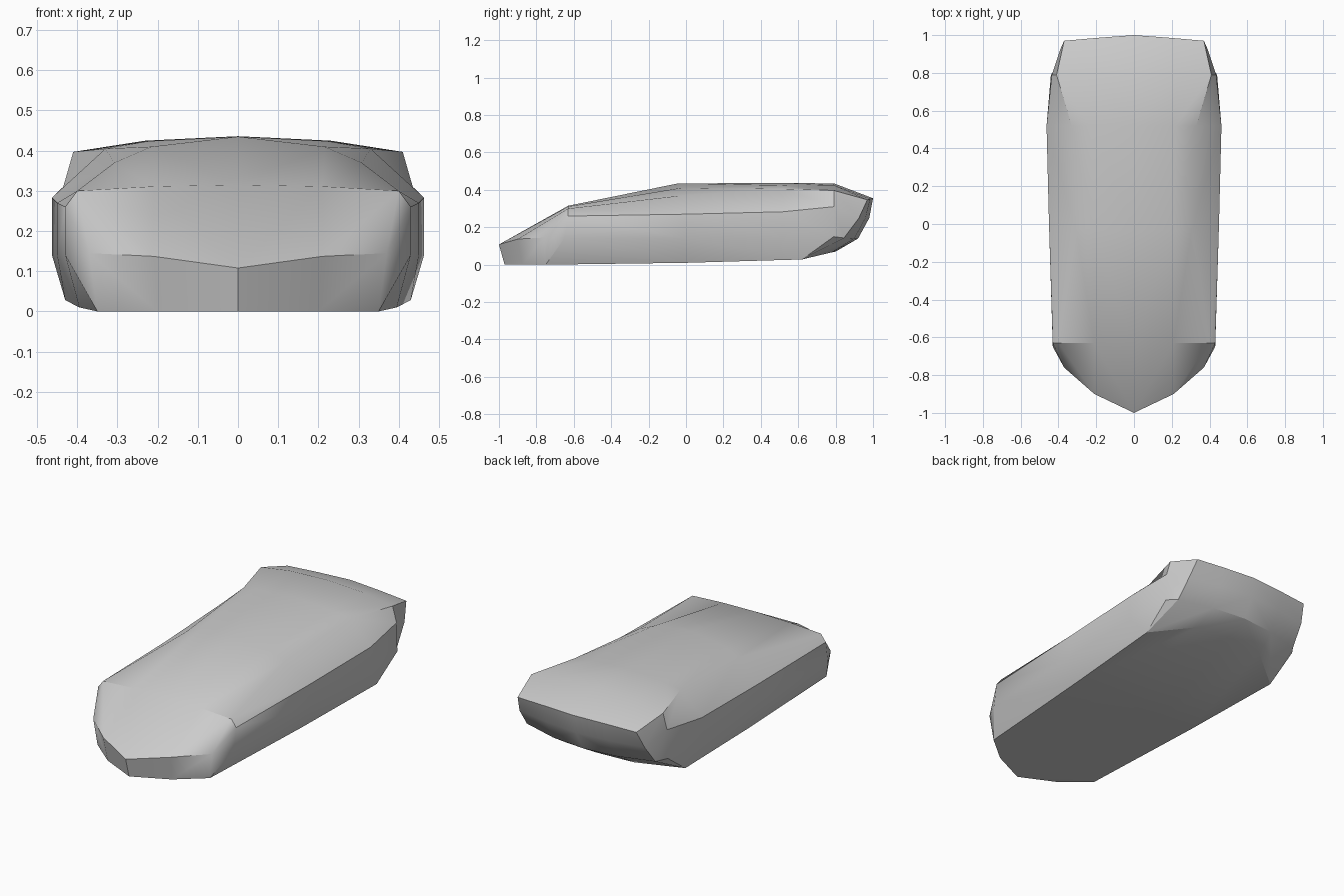
import bpy, bmesh, math

if "Cube" in bpy.data.objects:
    bpy.data.objects.remove(bpy.data.objects["Cube"])

# Lengthwise loops: nose, hood, roof, tail, underside, back to the nose
centre = [(0, y, z) for y, z in [
    (-1, .108), (-.63, .315), (-.04, .435), (.52, .436), (.79, .435),
    (1, .355), (.98, .25), (.92, .14), (.8, .07), (0, .01), (-.97, 0)]]
mid = [(.21, -.9, .137), (.21, -.63, .311), (.215, -.03, .41),
       (.22, .52, .424), (.23, .79, .425), (.2, .985, .352),
       (.2, .96, .25), (.2, .9, .14), (.22, .78, .066), (.2, 0, .01), (.2, -.875, 0)]
edge = [(.37, -.76, .145), (.40, -.63, .30), (.308, -.02, .37),
        (.33, .52, .405), (.41, .79, .397), (.37, .97, .347),
        (.39, .925, .25), (.40, .845, .143), (.43, .62, .028), (.395, 0, .01), (.35, -.75, 0)]

# Bulging side rails between roof edge and sill
upper = [(.43, -.63, .26), (.45, 0, .27), (.463, .52, .283), (.435, .79, .31)]
lower = [(.43, -.65, .14), (.45, 0, .14), (.463, .52, .14), (.44, .79, .15)]

bm = bmesh.new()
C, M, E, U, L = [[bm.verts.new(p) for p in row]
                 for row in (centre, mid, edge, upper, lower)]


def strip(a, b, closed=False):
    n = len(a)
    for i in range(n if closed else n - 1):
        j = (i + 1) % n
        quad = list(dict.fromkeys([a[i], a[j], b[j], b[i]]))
        if len(quad) > 2:
            bm.faces.new(quad)


# Top, tail, belly and nose
strip(C, M, True)
strip(M, E, True)

# Body side
top = E[:6]
up = [E[0]] + U + [E[6]]
low = [E[0]] + L + [E[7]]
sill = [E[10], E[10], E[9], E[8], E[8], E[8]]
strip(top, up)
strip(up, low)
strip(low, sill)

# Other half
bmesh.ops.mirror(bm, geom=bm.verts[:] + bm.edges[:] + bm.faces[:],
                 axis='X', merge_dist=.001)
bmesh.ops.remove_doubles(bm, verts=bm.verts[:], dist=.0005)
bmesh.ops.recalc_face_normals(bm, faces=bm.faces[:])

mesh = bpy.data.meshes.new("vehicle_body")
bm.to_mesh(mesh)
bm.free()
body = bpy.data.objects.new("vehicle_body", mesh)
bpy.context.collection.objects.link(body)
bpy.context.view_layer.objects.active = body
body.select_set(True)
bpy.ops.object.shade_smooth_by_angle(angle=math.radians(30))
